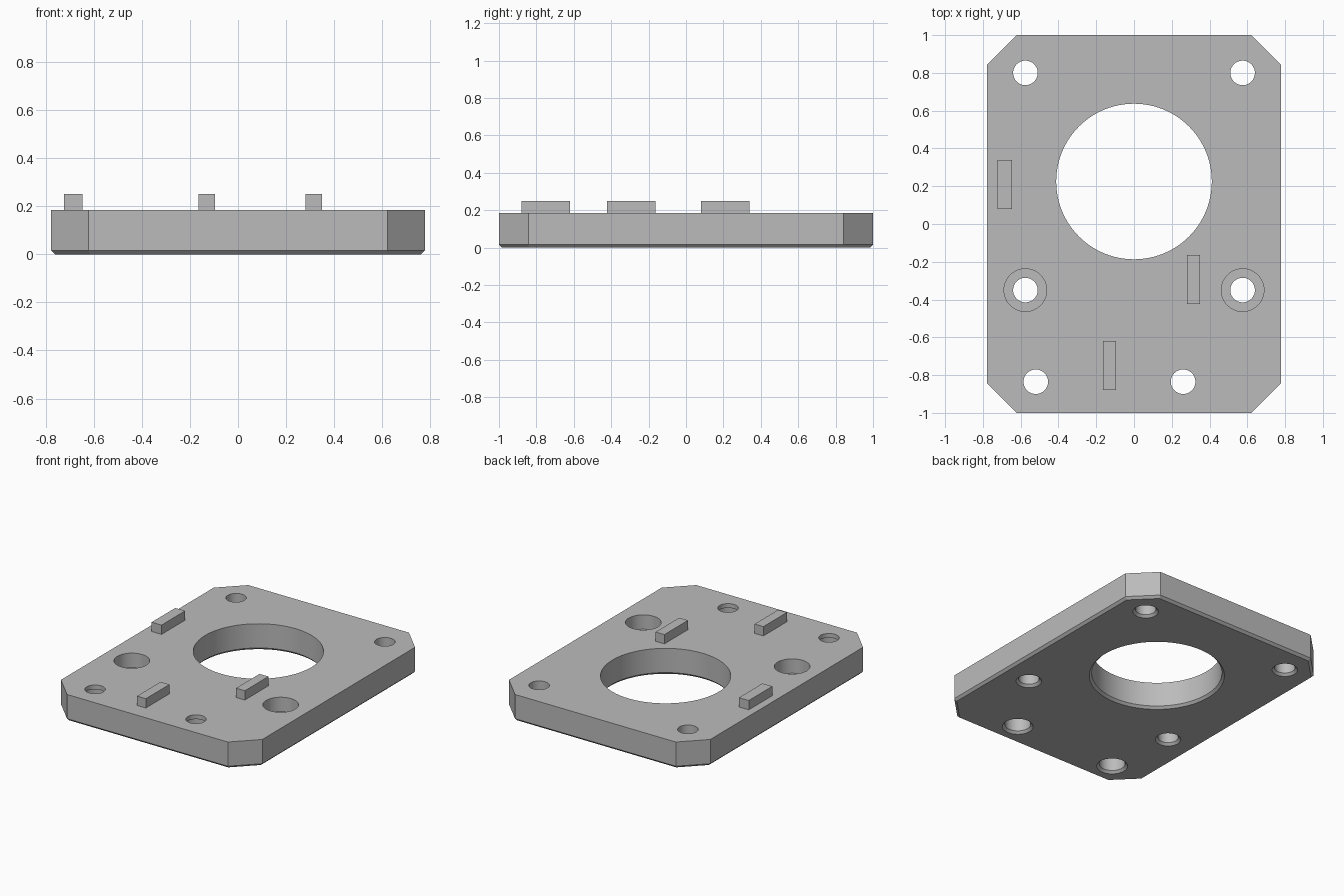
import bpy, bmesh, math

if "Cube" in bpy.data.objects:
    bpy.data.objects.remove(bpy.data.objects["Cube"], do_unlink=True)

HALF_X, HALF_Y, CORNER = 0.778, 1.0, 0.157
TOP, RIB_TOP, BEVEL = 0.185, 0.25, 0.016

grey = bpy.data.materials.new("plain grey")
grey.use_nodes = True
colour = (0.5, 0.5, 0.5, 1)
grey.diffuse_color = colour
grey.node_tree.nodes["Principled BSDF"].inputs["Base Color"].default_value = colour


def make_object(name, bm):
    bmesh.ops.recalc_face_normals(bm, faces=bm.faces)
    mesh = bpy.data.meshes.new(name)
    bm.to_mesh(mesh)
    bm.free()
    mesh.materials.append(grey)
    obj = bpy.data.objects.new(name, mesh)
    bpy.context.collection.objects.link(obj)
    return obj


def loft(bm, rings):
    """Closed solid through a stack of matching rings."""
    loops = [[bm.verts.new(p) for p in ring] for ring in rings]
    for a, b in zip(loops, loops[1:]):
        for i in range(len(a)):
            j = (i + 1) % len(a)
            bm.faces.new((a[i], a[j], b[j], b[i]))
    bm.faces.new(loops[0][::-1])
    bm.faces.new(loops[-1])


def outline(inset, z):
    """Rectangle with cut corners, moved evenly inwards."""
    x, y = HALF_X - inset, HALF_Y - inset
    c = CORNER - inset * (2 - math.sqrt(2))
    return [(x, c - y, z), (x, y - c, z), (x - c, y, z), (c - x, y, z),
            (-x, y - c, z), (-x, c - y, z), (c - x, -y, z), (x - c, -y, z)]


def bore(bm, x, y, profile, sides):
    """Turned cutter from (radius, height) pairs."""
    turns = [math.tau * i / sides for i in range(sides)]
    loft(bm, [[(x + r * math.cos(t), y + r * math.sin(t), z) for t in turns]
              for r, z in profile])


def hole_profile(lower, upper=None, step=0.1):
    """Bottom-chamfered hole, with an optional change of radius at step."""
    upper = upper or lower
    points = [(lower + 2 * BEVEL, -BEVEL), (lower, BEVEL)]
    if upper != lower:
        points += [(lower, step), (upper, step)]
    return points + [(upper, TOP + 0.1)]


# Plate with bevelled bottom edge
bm = bmesh.new()
loft(bm, [outline(BEVEL, 0), outline(0, BEVEL), outline(0, TOP)])
plate = make_object("mounting_plate", bm)

# Cutters: main opening, rear holes, counterbored holes, front holes
bm = bmesh.new()
bore(bm, 0, 0.225, hole_profile(0.412), 96)
for side in (-1, 1):
    bore(bm, side * 0.575, 0.8, hole_profile(0.065), 48)
    bore(bm, side * 0.575, -0.35, hole_profile(0.065, 0.113, 0.085), 48)
for x in (-0.52, 0.26):
    bore(bm, x, -0.835, hole_profile(0.082, 0.065, 0.155), 48)
cutter = make_object("hole_cutter", bm)
cutter.hide_render = True

cut = plate.modifiers.new("holes", "BOOLEAN")
cut.operation = "DIFFERENCE"
cut.solver = "EXACT"
cut.object = cutter
bpy.context.view_layer.objects.active = plate
plate.select_set(True)
bpy.ops.object.modifier_apply(modifier=cut.name)
bpy.data.objects.remove(cutter, do_unlink=True)
bpy.ops.object.shade_smooth_by_angle(angle=math.radians(30))

# Raised ribs on the top face
ribs = {"right_rib": (-0.685, 0.21), "left_rib": (0.315, -0.293),
        "front_rib": (-0.13, -0.75)}
for name, (x, y) in ribs.items():
    bm = bmesh.new()
    w, d = (0.038 if name == "right_rib" else 0.034), 0.13
    loft(bm, [[(x - w, y - d, z), (x + w, y - d, z),
               (x + w, y + d, z), (x - w, y + d, z)] for z in (TOP, RIB_TOP)])
    make_object(name, bm)
